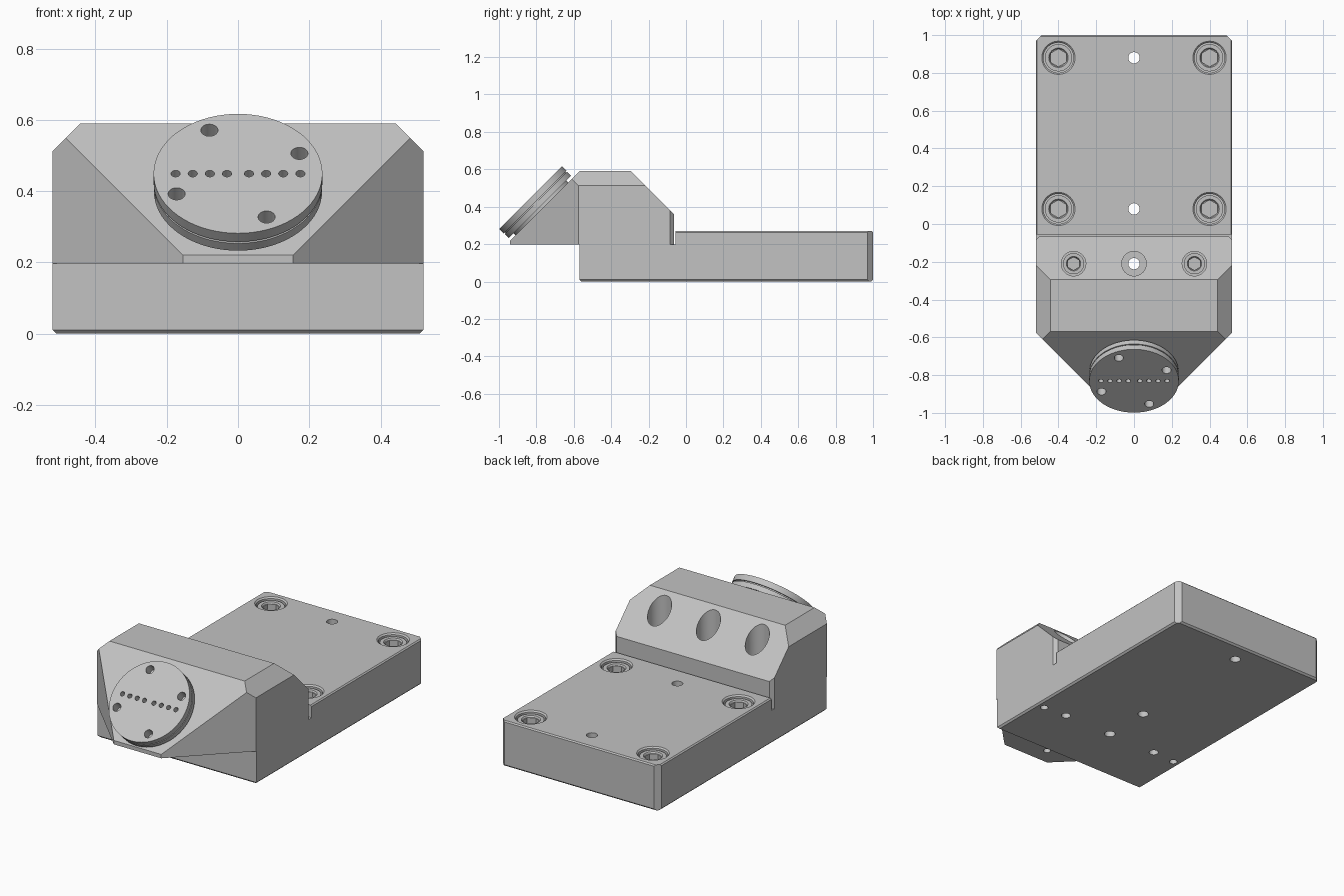
import bpy, bmesh, math
from mathutils import Vector

if "Cube" in bpy.data.objects:
    bpy.data.objects.remove(bpy.data.objects["Cube"])

grey = bpy.data.materials.new("machined_grey")
grey.use_nodes = True
grey.diffuse_color = (0.54, 0.54, 0.54, 1)
grey.node_tree.nodes["Principled BSDF"].inputs["Base Color"].default_value = grey.diffuse_color


def make(name, bm):
    bmesh.ops.recalc_face_normals(bm, faces=bm.faces[:])
    mesh = bpy.data.meshes.new(name)
    bm.to_mesh(mesh)
    bm.free()
    mesh.materials.append(grey)
    obj = bpy.data.objects.new(name, mesh)
    bpy.context.collection.objects.link(obj)
    return obj


def prism(profile, half_width):
    """Extrude a y-z profile across x."""
    bm = bmesh.new()
    face = bm.faces.new([bm.verts.new((-half_width, y, z)) for y, z in profile])
    ext = bmesh.ops.extrude_face_region(bm, geom=[face])
    bmesh.ops.translate(bm, vec=(2 * half_width, 0, 0),
                        verts=[v for v in ext["geom"] if isinstance(v, bmesh.types.BMVert)])
    bmesh.ops.recalc_face_normals(bm, faces=bm.faces[:])
    return bm


def slice_off(bm, point, normal):
    """Remove the side the normal points at and close the cut."""
    cut = bmesh.ops.bisect_plane(bm, geom=bm.verts[:] + bm.edges[:] + bm.faces[:],
                                 plane_co=Vector(point), plane_no=Vector(normal).normalized(),
                                 clear_outer=True)
    edges = [e for e in cut["geom_cut"] if isinstance(e, bmesh.types.BMEdge) and e.is_boundary]
    if edges:
        bmesh.ops.edgeloop_fill(bm, edges=edges)


def cylinder(name, x, y, z0, z1, r, sides=40, top_r=None):
    bm = bmesh.new()
    bmesh.ops.create_cone(bm, cap_ends=True, segments=sides, radius1=r,
                          radius2=r if top_r is None else top_r, depth=z1 - z0)
    bmesh.ops.translate(bm, vec=(x, y, (z0 + z1) / 2), verts=bm.verts[:])
    return make(name, bm)


def drill(obj, *args, **kw):
    tool = cylinder("drill_tool", *args, **kw)
    tool.hide_render = True
    mod = obj.modifiers.new("drill", "BOOLEAN")
    mod.operation, mod.solver, mod.object = "DIFFERENCE", "EXACT", tool
    bpy.context.view_layer.objects.active = obj
    bpy.ops.object.modifier_apply(modifier=mod.name)
    bpy.data.objects.remove(tool)


def smooth(obj):
    bpy.ops.object.select_all(action="DESELECT")
    obj.select_set(True)
    bpy.context.view_layer.objects.active = obj
    bpy.ops.object.shade_smooth_by_angle(angle=math.radians(30))


def socket_screw(name, x, y, z0, z1, r, hex_r):
    screw = cylinder(name, x, y, z0, z1, r)
    drill(screw, x, y, z1 - 0.045, z1 + 0.1, hex_r, sides=6)
    drill(screw, x, y, z1 - 0.008, z1 + 0.002, hex_r, top_r=hex_r * 1.15)
    smooth(screw)


W = 0.52
SEAT = 0.197

# Base plate: low seat at the front, thicker slab behind
bm = prism([(-0.57, 0), (1, 0), (1, 0.27), (-0.055, 0.27), (-0.055, SEAT), (-0.57, SEAT)], W)
for s in (-1, 1):
    slice_off(bm, (s * W, 0.97, 0), (s, 1, 0))
    slice_off(bm, (s * W, 0, 0.01), (s, 0, -1))
    slice_off(bm, (s * W, 0, 0.263), (s, 0, 1))
slice_off(bm, (0, 1, 0.01), (0, 1, -1))
slice_off(bm, (0, 1, 0.263), (0, 1, 1))
slice_off(bm, (0, -0.57, 0.01), (0, -1, -1))
base = make("base_plate", bm)

# Head block: sloped nose, flat top, sloped back
bm = prism([(-0.94, SEAT), (-0.94, 0.22), (-0.57, 0.59), (-0.295, 0.59),
            (-0.065, 0.36), (-0.065, SEAT)], W)
for s in (-1, 1):
    slice_off(bm, (s * W, 0, 0.513), (s, 0, 1))
    slice_off(bm, (s * W, -0.575, 0), (s, -1, 0))
    slice_off(bm, (s * W, -0.085, 0), (s, 1, 0))
head = make("head_block", bm)

# Slab screws in counterbores, and dowel holes
for side, x in (("right", -0.4), ("left", 0.4)):
    for end, y in (("front", 0.08), ("rear", 0.88)):
        drill(base, x, y, 0.15, 0.4, 0.08)
        drill(base, x, y, 0.26, 0.271, 0.078, top_r=0.089)
        socket_screw(f"slab_screw_{end}_{side}", x, y, 0.14, 0.255, 0.072, 0.046)
for y in (-0.21, 0.08, 0.88):
    drill(base, 0, y, -0.1, 0.5, 0.03)

# Head screws in deep vertical bores, and underside holes
for side, x in (("right", -0.32), ("left", 0.32)):
    drill(head, x, -0.21, 0.3, 0.8, 0.065)
    socket_screw(f"head_screw_{side}", x, -0.21, 0.29, 0.36, 0.056, 0.034)
    drill(base, x, -0.21, -0.1, 0.08, 0.026)
    drill(base, x * 1.47, -0.22, -0.1, 0.08, 0.022)
drill(head, 0, -0.21, 0.34, 0.8, 0.065)
drill(head, 0, -0.21, 0.1, 0.4, 0.03)
drill(head, -0.07, -0.84, 0.1, 0.23, 0.02, sides=20)
smooth(base)
smooth(head)

# Round tool flange: turned profile with a groove, tilted onto the nose
bm = bmesh.new()
outline = [(0, 0), (0.237, 0), (0.237, -0.034), (0.228, -0.034), (0.228, -0.041),
           (0.236, -0.041), (0.236, -0.07), (0.2, -0.07), (0.2, -0.09), (0, -0.09)]
verts = [bm.verts.new((r, 0, z)) for r, z in outline]
edges = [bm.edges.new(pair) for pair in zip(verts, verts[1:])]
bmesh.ops.spin(bm, geom=verts + edges, cent=(0, 0, 0), axis=(0, 0, 1),
               angle=math.tau, steps=72, use_duplicate=False)
bmesh.ops.remove_doubles(bm, verts=bm.verts[:], dist=0.0001)
flange = make("tool_flange", bm)
for i in range(4):
    a = math.radians(25 + 90 * i)
    drill(flange, 0.19 * math.cos(a), 0.19 * math.sin(a), -0.055, 0.1, 0.024, sides=28)
for x in (0.031, 0.079, 0.127, 0.175):
    for s in (-1, 1):
        drill(flange, s * x, 0, -0.055, 0.1, 0.013, sides=20)
smooth(flange)
flange.location = (0, -0.831, 0.449)
flange.rotation_euler = (math.radians(45), 0, 0)
